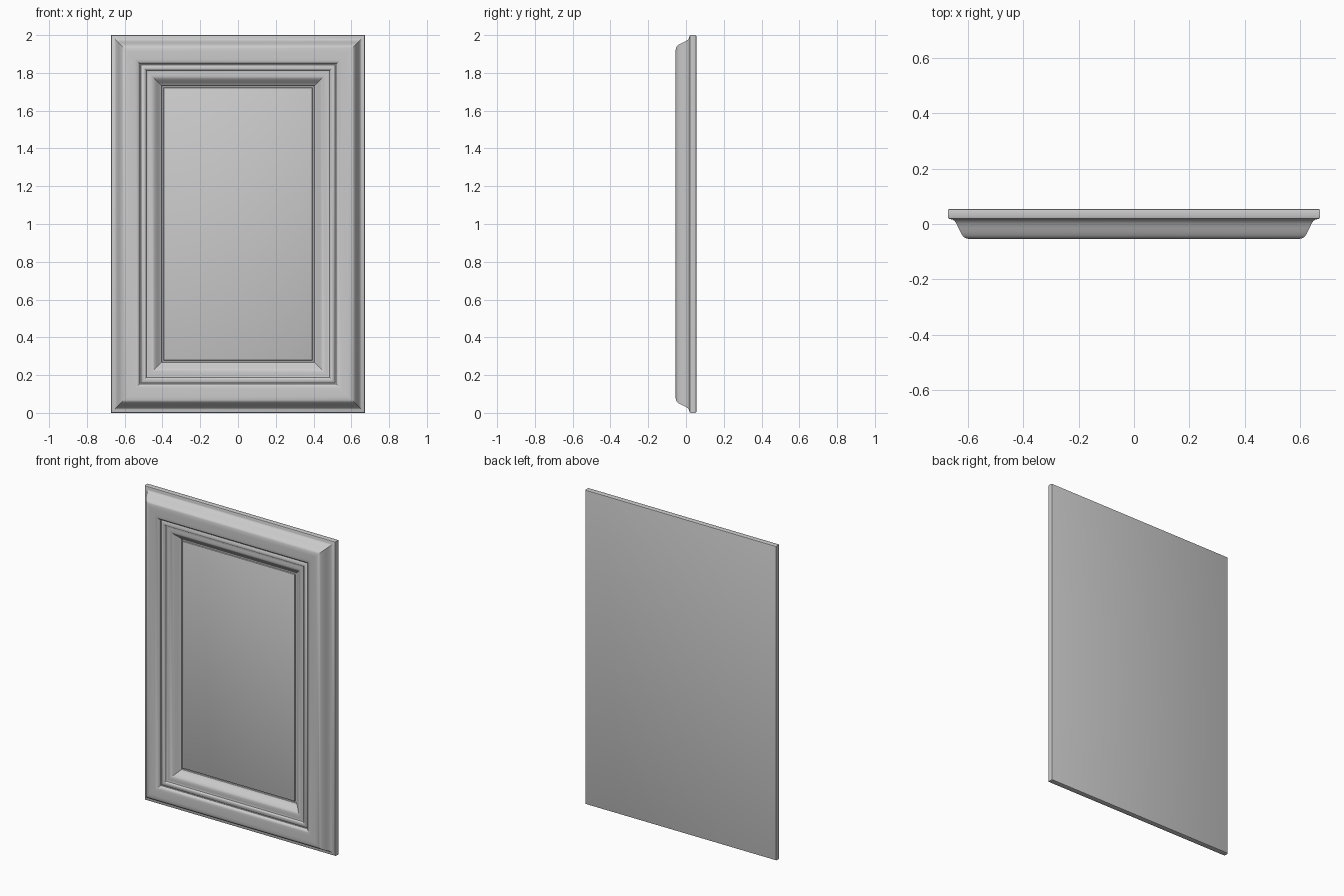
import bpy, bmesh
from math import radians

W, H = 0.672, 2.0

# moulding section: (inset from outer edge, depth y), running from back to panel
profile = [
    (0.007, 0.055), (0.002, 0.053), (0.0, 0.048),                   # back edge
    (0.0, 0.024), (0.002, 0.020), (0.006, 0.018),                   # outer lip
    (0.017, 0.016), (0.024, 0.011), (0.031, 0.001), (0.038, -0.014),
    (0.045, -0.029), (0.052, -0.041), (0.059, -0.048),
    (0.067, -0.052), (0.076, -0.0545), (0.088, -0.055),             # outer ogee
    (0.125, -0.055), (0.138, -0.053), (0.146, -0.049), (0.151, -0.043),
    (0.153, -0.036), (0.158, -0.034),                              # step
    (0.163, -0.038), (0.170, -0.041), (0.178, -0.040), (0.184, -0.036),
    (0.187, -0.030), (0.192, -0.028),                              # bead
    (0.200, -0.029), (0.212, -0.029), (0.221, -0.027), (0.230, -0.022),
    (0.240, -0.013), (0.252, 0.000), (0.262, 0.008), (0.268, 0.011),  # cove
    (0.270, 0.017), (0.278, 0.017), (0.279, 0.009), (0.283, 0.007),   # groove
]


def rect_loop(bm, inset, y):
    x, lo, hi = W - inset, inset, H - inset
    return [bm.verts.new(p) for p in
            ((-x, y, lo), (x, y, lo), (x, y, hi), (-x, y, hi))]


bm = bmesh.new()
loops = [rect_loop(bm, i, y) for i, y in profile]

# mitred moulding bands
for a, b in zip(loops, loops[1:]):
    for k in range(4):
        n = (k + 1) % 4
        bm.faces.new((a[k], a[n], b[n], b[k]))

# flat back and recessed centre panel
bm.faces.new(loops[0])
bm.faces.new(loops[-1])
bmesh.ops.recalc_face_normals(bm, faces=bm.faces)

mesh = bpy.data.meshes.new("panel_door")
bm.to_mesh(mesh)
bm.free()
door = bpy.data.objects.new("panel_door", mesh)
bpy.context.collection.objects.link(door)
bpy.context.view_layer.objects.active = door
door.select_set(True)
bpy.ops.object.shade_smooth_by_angle(angle=radians(35))
